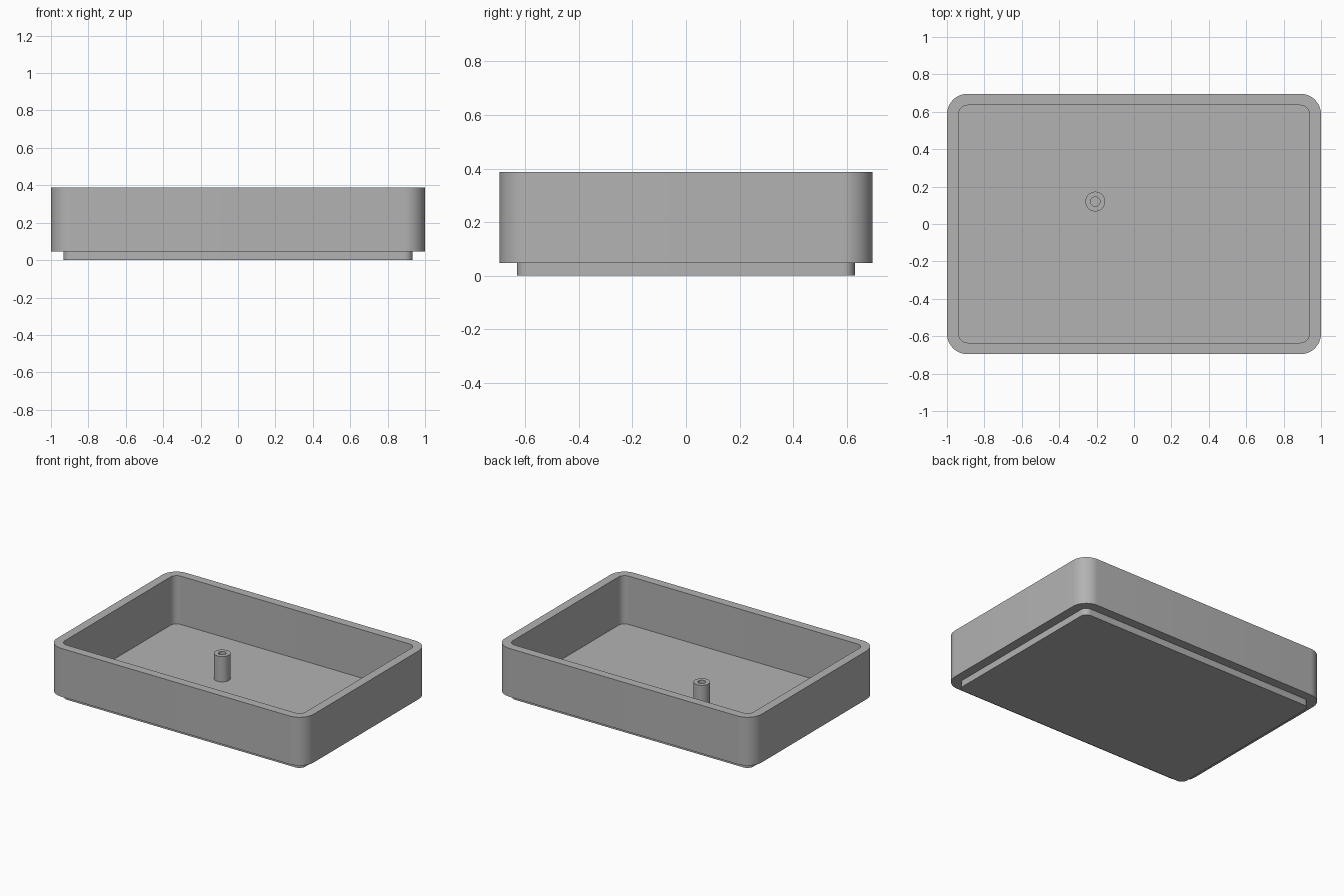
import bpy
import bmesh
from math import cos, sin, pi, radians

cube = bpy.data.objects.get("Cube")
if cube:
    bpy.data.objects.remove(cube, do_unlink=True)

grey = bpy.data.materials.new("plain grey")
grey.use_nodes = True
colour = (0.45, 0.45, 0.45, 1)
grey.diffuse_color = colour
grey.node_tree.nodes["Principled BSDF"].inputs["Base Color"].default_value = colour


def rounded_ring(half_x, half_y, radius, z, steps=12):
    """Outline of a rounded rectangle, counter-clockwise."""
    points = []
    for i, (sx, sy) in enumerate([(1, 1), (-1, 1), (-1, -1), (1, -1)]):
        for k in range(steps + 1):
            a = (i + k / steps) * pi / 2
            points.append((sx * (half_x - radius) + radius * cos(a),
                           sy * (half_y - radius) + radius * sin(a), z))
    return points


def circle_ring(x, y, radius, z, sides=48):
    angles = [2 * pi * k / sides for k in range(sides)]
    return [(x + radius * cos(a), y + radius * sin(a), z) for a in angles]


def skin(name, rings):
    """Join successive outlines with walls and close both ends."""
    bm = bmesh.new()
    loops = [[bm.verts.new(p) for p in ring] for ring in rings]
    n = len(loops[0])
    for low, high in zip(loops, loops[1:]):
        for i in range(n):
            j = (i + 1) % n
            bm.faces.new((low[i], low[j], high[j], high[i]))
    bm.faces.new(reversed(loops[0]))
    bm.faces.new(loops[-1])
    mesh = bpy.data.meshes.new(name)
    bm.to_mesh(mesh)
    bm.free()
    mesh.materials.append(grey)
    obj = bpy.data.objects.new(name, mesh)
    bpy.context.collection.objects.link(obj)
    bpy.ops.object.select_all(action='DESELECT')
    obj.select_set(True)
    bpy.context.view_layer.objects.active = obj
    bpy.ops.object.shade_smooth_by_angle(angle=radians(30))
    return obj


# Tray: stepped base, outer wall, rim, inner wall and floor
wall_bottom, rim, floor = 0.047, 0.387, 0.047
base = (0.934, 0.631, 0.045)
outer = (1.0, 0.696, 0.11)
inner = (0.938, 0.635, 0.048)
skin("tray", [
    rounded_ring(*base, 0),
    rounded_ring(*base, wall_bottom),
    rounded_ring(*outer, wall_bottom),
    rounded_ring(*outer, rim),
    rounded_ring(*inner, rim),
    rounded_ring(*inner, floor),
])

# Hollow post standing on the floor
post_x, post_y, post_top = -0.207, 0.12, 0.225
skin("post", [
    circle_ring(post_x, post_y, 0.053, floor),
    circle_ring(post_x, post_y, 0.053, post_top),
    circle_ring(post_x, post_y, 0.025, post_top),
    circle_ring(post_x, post_y, 0.025, floor + 0.002),
])
